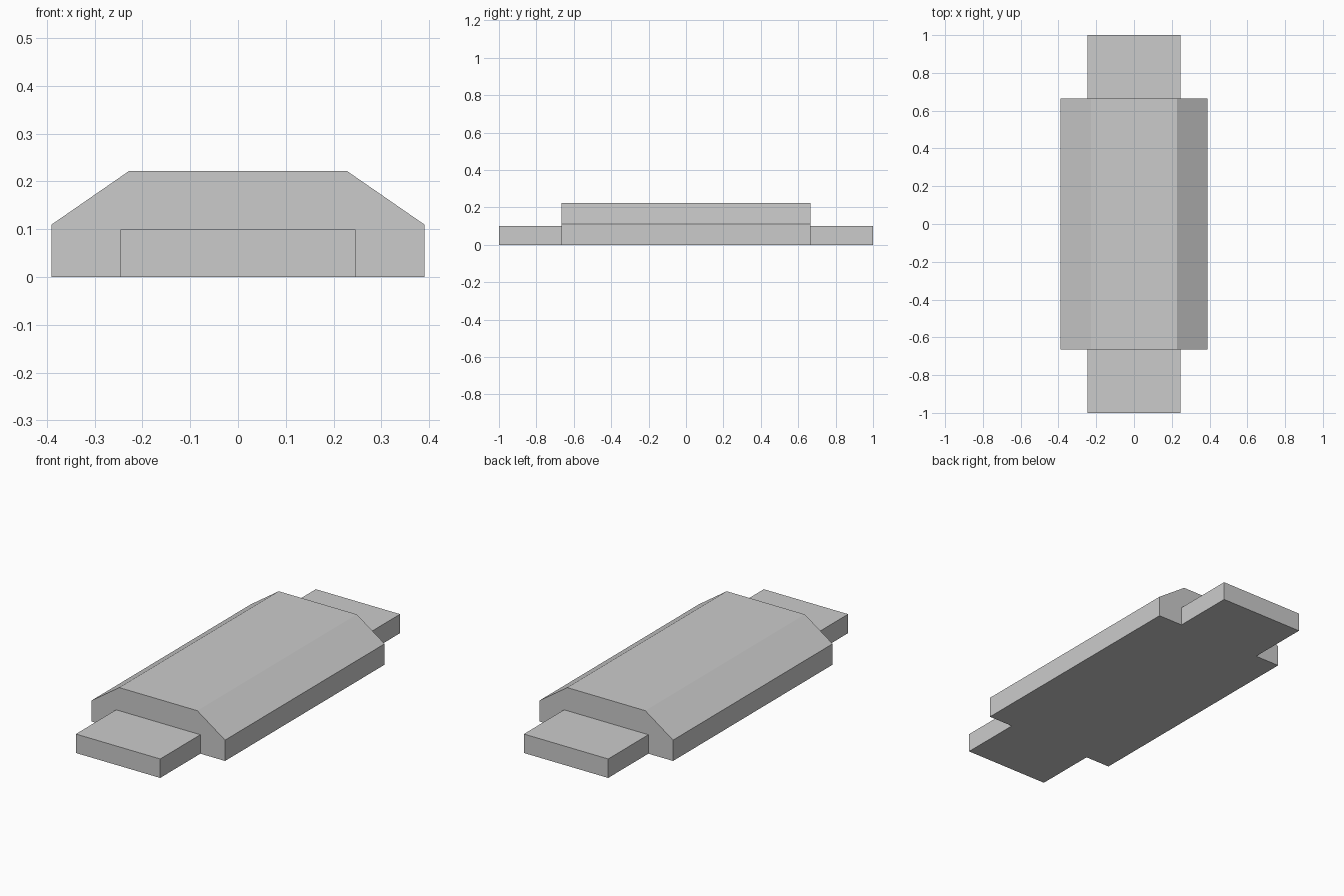
import bpy

if "Cube" in bpy.data.objects:
    bpy.data.objects.remove(bpy.data.objects["Cube"], do_unlink=True)

grey = bpy.data.materials.new("plain grey")
grey.use_nodes = True
colour = (0.6, 0.6, 0.6, 1)
grey.diffuse_color = colour
grey.node_tree.nodes["Principled BSDF"].inputs["Base Color"].default_value = colour


def extrude_profile(name, half, y0, y1):
    """Mirror a right-hand (x, z) outline about x = 0 and extrude it along y."""
    outline = half + [(-x, z) for x, z in reversed(half)]
    n = len(outline)
    verts = [(x, y, z) for y in (y0, y1) for x, z in outline]
    faces = [tuple(range(n)), tuple(reversed(range(n, 2 * n)))]
    for i in range(n):
        j = (i + 1) % n
        faces.append((j, i, i + n, j + n))
    mesh = bpy.data.meshes.new(name)
    mesh.from_pydata(verts, [], faces)
    mesh.materials.append(grey)
    mesh.update()
    obj = bpy.data.objects.new(name, mesh)
    bpy.context.collection.objects.link(obj)
    return obj


BODY_END = 0.665

# Main body with sloped shoulders
extrude_profile("body", [(0.39, 0), (0.39, 0.11), (0.228, 0.222)], -BODY_END, BODY_END)

# Low end blocks at the front and back
tab = [(0.246, 0), (0.246, 0.1)]
extrude_profile("front_block", tab, -1, -BODY_END)
extrude_profile("back_block", tab, BODY_END, 1)
